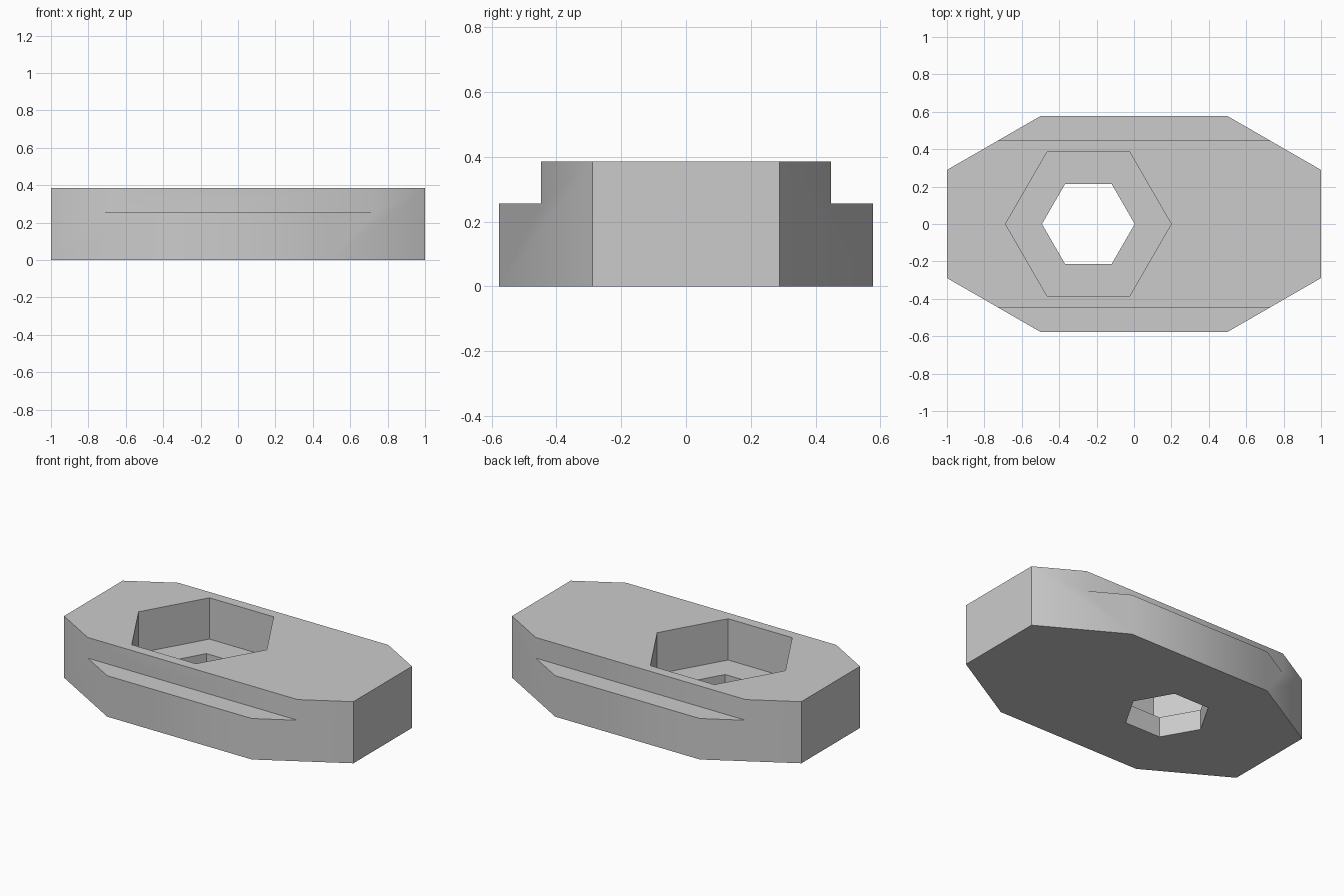
import bpy, bmesh, math

HEIGHT = 0.385
STEP_Z, STEP_Y = 0.256, 0.447
POCKET_X, POCKET_FLOOR = -0.244, 0.127

default = bpy.data.objects.get("Cube")
if default:
    bpy.data.objects.remove(default)

grey = bpy.data.materials.new("plain grey")
grey.use_nodes = True
colour = (0.6, 0.6, 0.6, 1)
grey.diffuse_color = colour
grey.node_tree.nodes["Principled BSDF"].inputs["Base Color"].default_value = colour


def prism(name, outline, z0, z1):
    """Extrude a counter-clockwise outline from z0 to z1."""
    bm = bmesh.new()
    base = bm.faces.new([bm.verts.new((x, y, z0)) for x, y in outline])
    top = bmesh.ops.extrude_face_region(bm, geom=[base], use_keep_orig=True)
    verts = [v for v in top["geom"] if isinstance(v, bmesh.types.BMVert)]
    bmesh.ops.translate(bm, verts=verts, vec=(0, 0, z1 - z0))
    bmesh.ops.recalc_face_normals(bm, faces=bm.faces)
    mesh = bpy.data.meshes.new(name)
    bm.to_mesh(mesh)
    bm.free()
    mesh.materials.append(grey)
    obj = bpy.data.objects.new(name, mesh)
    bpy.context.collection.objects.link(obj)
    return obj


def hexagon(radius):
    angles = [math.radians(60 * i) for i in range(6)]
    return [(POCKET_X + radius * math.cos(a), radius * math.sin(a)) for a in angles]


# Elongated eight-sided body
quarter = [(1, 0.289), (0.5, 0.577)]
half = quarter + [(-x, y) for x, y in reversed(quarter)]
body = prism("nut_plate", half + [(-x, -y) for x, y in half], 0, HEIGHT)

# Hexagonal pocket and the smaller through hole
cutters = [prism("pocket_cutter", hexagon(0.443), POCKET_FLOOR, 1),
           prism("hole_cutter", hexagon(0.248), -1, 1)]

# Side ledges
for side, name in ((1, "back_ledge_cutter"), (-1, "front_ledge_cutter")):
    near, far = sorted((side * STEP_Y, side))
    cutters.append(prism(name, [(-2, near), (2, near), (2, far), (-2, far)], STEP_Z, 1))

bpy.ops.object.select_all(action="DESELECT")
bpy.context.view_layer.objects.active = body
body.select_set(True)
for cutter in cutters:
    cutter.hide_render = True
    cut = body.modifiers.new(cutter.name, "BOOLEAN")
    cut.operation = "DIFFERENCE"
    cut.solver = "EXACT"
    cut.object = cutter
    bpy.ops.object.modifier_apply(modifier=cut.name)
    bpy.data.objects.remove(cutter)

# Soft shading across the shallow corners, sharp elsewhere
bpy.ops.object.shade_smooth_by_angle(angle=math.radians(35))
